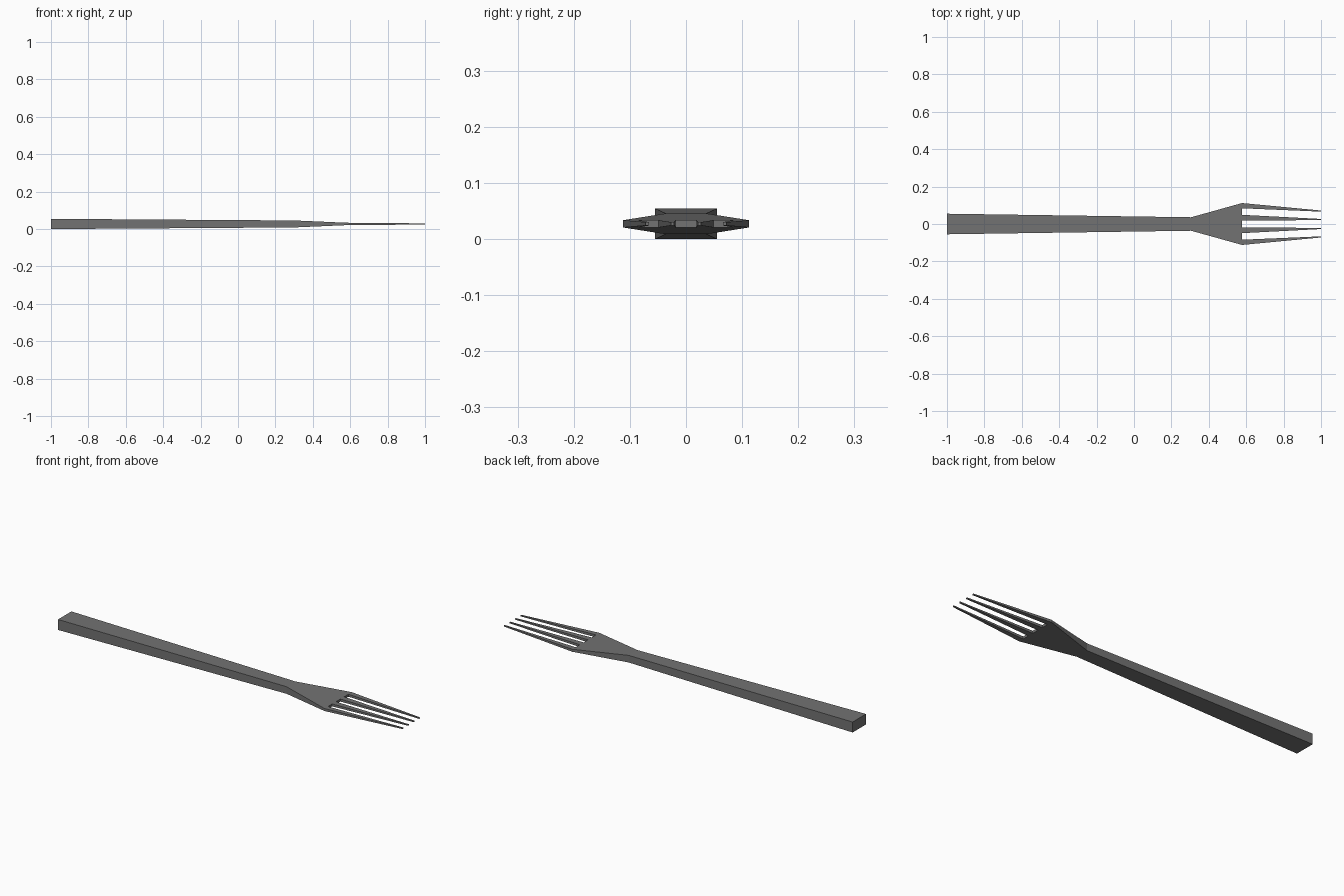
import bpy, bmesh

if "Cube" in bpy.data.objects:
    bpy.data.objects.remove(bpy.data.objects["Cube"])

metal = bpy.data.materials.new("dark grey metal")
metal.diffuse_color = (0.17, 0.17, 0.17, 1)
metal.use_nodes = True
metal.node_tree.nodes["Principled BSDF"].inputs["Base Color"].default_value = metal.diffuse_color
MID = 0.0273  # height of the fork's centre plane


def loft(name, sections, cap_start=True, cap_end=True):
    """Skin rectangular sections given as (x, y_low, y_high, half_thickness)."""
    bm = bmesh.new()
    rings = [[bm.verts.new((x, y, MID + z)) for y, z in ((a, -t), (b, -t), (b, t), (a, t))]
             for x, a, b, t in sections]
    for r, s in zip(rings, rings[1:]):
        for i in range(4):
            j = (i + 1) % 4
            bm.faces.new((r[i], r[j], s[j], s[i]))
    if cap_start:
        bm.faces.new(rings[0][::-1])
    if cap_end:
        bm.faces.new(rings[-1])
    bmesh.ops.recalc_face_normals(bm, faces=bm.faces)
    # open-ended parts: make sure normals point outwards (top face up)
    bm.normal_update()
    top = max(bm.faces, key=lambda f: abs(f.normal.z))
    if (top.calc_center_median().z - MID) * top.normal.z < 0:
        bmesh.ops.reverse_faces(bm, faces=bm.faces)
    me = bpy.data.meshes.new(name)
    bm.to_mesh(me)
    bm.free()
    me.materials.append(metal)
    ob = bpy.data.objects.new(name, me)
    bpy.context.collection.objects.link(ob)
    return ob


# Handle flaring through the neck into the head
loft("handle_and_head", [(-1, -0.055, 0.055, 0.0273),
                         (0.305, -0.036, 0.036, 0.0185),
                         (0.578, -0.112, 0.112, 0.0065)])

# Four tapering tines, mirrored across the centre line
for side, label in ((1, "left"), (-1, "right")):
    for part, root, tip in (("outer", (0.084, 0.112), (0.066, 0.072)),
                            ("inner", (0.018, 0.049), (0.021, 0.027))):
        a, b = sorted(side * v for v in root)
        c, d = sorted(side * v for v in tip)
        loft(f"{part}_tine_{label}", [(0.578, a, b, 0.0065), (1, c, d, 0.003)],
             cap_start=False)
